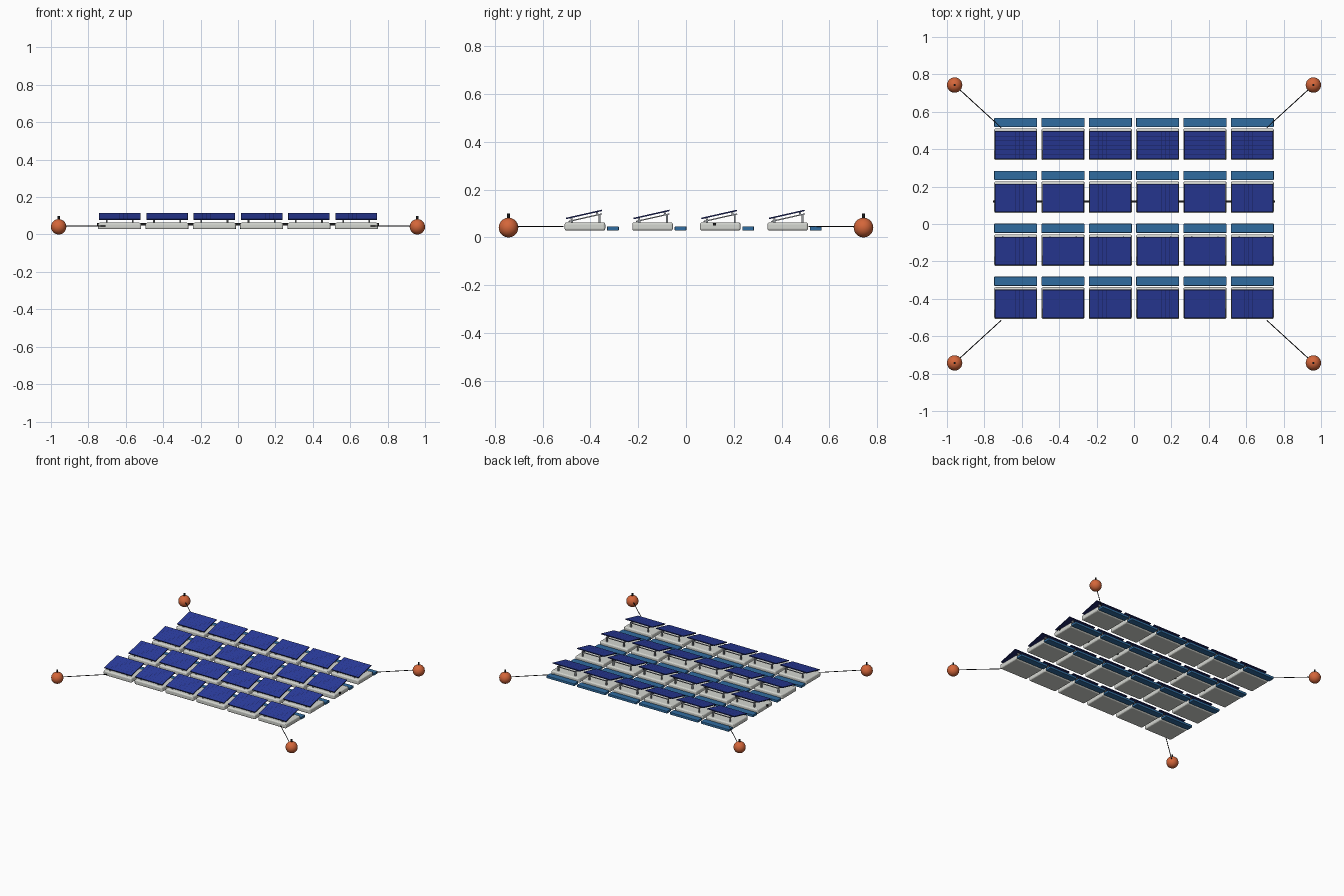
import bpy, bmesh, math
from mathutils import Vector, Matrix

if "Cube" in bpy.data.objects:
    bpy.data.objects.remove(bpy.data.objects["Cube"])


def material(name, r, g, b):
    m = bpy.data.materials.new(name)
    lin = [(c / 255 / 12.92) if c < 10 else ((c / 255 + 0.055) / 1.055) ** 2.4 for c in (r, g, b)]
    m.diffuse_color = (*lin, 1)
    m.use_nodes = True
    m.node_tree.nodes["Principled BSDF"].inputs["Base Color"].default_value = m.diffuse_color
    return m


PALE = material("pale grey plastic", 212, 214, 208)
BLUE = material("cell blue", 42, 60, 158)
NAVY = material("dark navy", 27, 36, 100)
TEAL = material("walkway blue", 48, 108, 160)
METAL = material("metal grey", 150, 155, 160)
ORANGE = material("buoy orange", 212, 102, 58)
BLACK = material("black rubber", 25, 25, 28)


def finish(name, bm, mats, loc=(0, 0, 0)):
    me = bpy.data.meshes.new(name)
    bm.to_mesh(me)
    bm.free()
    for m in mats:
        me.materials.append(m)
    ob = bpy.data.objects.new(name, me)
    ob.location = loc
    bpy.context.collection.objects.link(ob)
    return ob


def add_box(bm, centre, size, rot=Matrix.Identity(4)):
    mat = Matrix.Translation(centre) @ rot @ Matrix.Diagonal((*size, 1))
    return bmesh.ops.create_cube(bm, size=1, matrix=mat)["verts"]


def box(name, centre, size, mat, bevel=0, segments=2):
    bm = bmesh.new()
    add_box(bm, (0, 0, 0), size)
    if bevel:
        bmesh.ops.bevel(bm, geom=bm.edges[:], offset=bevel, segments=segments,
                        profile=0.5, affect='EDGES')
    return finish(name, bm, [mat], centre)


def rod(name, a, b, radius, mat, sides=12):
    a, b = Vector(a), Vector(b)
    bm = bmesh.new()
    bmesh.ops.create_cone(bm, cap_ends=True, segments=sides, radius1=radius,
                          radius2=radius, depth=(b - a).length)
    bm.transform((b - a).to_track_quat('Z', 'Y').to_matrix().to_4x4())
    return finish(name, bm, [mat], (a + b) / 2)


# One floating unit, measured from the front edge of its float
TILT = math.radians(12.7)
ROT = Matrix.Rotation(TILT, 4, 'X')
PANEL_MID = Vector((0, 0.081, 0.096))
PANEL_L, PANEL_W, PANEL_T = 0.154, 0.222, 0.006


def solar_panel():
    bm = bmesh.new()
    add_box(bm, (0, 0, 0), (PANEL_W, PANEL_L, PANEL_T))
    # Cells laid over the panel as a grid with narrow seams
    grid = bmesh.ops.create_grid(bm, x_segments=10, y_segments=6, size=0.5)["verts"]
    for v in grid:
        v.co = Vector((v.co.x * (PANEL_W - 0.006), v.co.y * (PANEL_L - 0.006), PANEL_T / 2 + 0.0008))
    cells = list({f for v in grid for f in v.link_faces})
    seams = bmesh.ops.inset_individual(bm, faces=cells, thickness=0.0005)["faces"]
    for f in cells:
        f.material_index = 1
    for f in seams:
        f.material_index = 0
    bm.transform(ROT)
    return finish("solar_panel", bm, [NAVY, BLUE], PANEL_MID)


def support_frame():
    bm = bmesh.new()
    normal = ROT @ Vector((0, 0, 1))
    for x in (-0.07, 0.07):
        # Sloping rail, front foot, rear leg and clamps
        add_box(bm, PANEL_MID + Vector((x, 0.002, 0)) - normal * 0.014, (0.007, 0.144, 0.005), ROT)
        add_box(bm, (x, 0.030, 0.066), (0.009, 0.008, 0.014))
        add_box(bm, (x, 0.146, 0.078), (0.009, 0.008, 0.040))
        for y in (-0.055, 0.055):
            add_box(bm, PANEL_MID + ROT @ Vector((x, y, -0.007)), (0.008, 0.008, 0.012), ROT)
    # Cross bar between the rear legs
    add_box(bm, (0, 0.146, 0.092), (0.15, 0.005, 0.005))
    return finish("support_frame", bm, [METAL])


parts = [
    box("float", (0, 0.085, 0.0455), (0.23, 0.17, 0.035), PALE, 0.009, 3),
    box("walkway", (0, 0.202, 0.0375), (0.23, 0.049, 0.018), TEAL, 0.003),
    solar_panel(),
    support_frame(),
]

# Repeat the unit over six columns and four rows
for row in range(4):
    for col in range(6):
        offset = Vector(((col - 2.5) * 0.253, -0.508 + row * 0.283, 0))
        for part in parts:
            copy = part.copy()
            copy.name = f"{part.name}_{row + 1}_{col + 1}"
            copy.location = part.location + offset
            bpy.context.collection.objects.link(copy)
for part in parts:
    bpy.data.objects.remove(part)

# Cable conduit running through the third row
box("cable_conduit", (0, 0.12, 0.055), (1.51, 0.012, 0.012), BLACK)

# Buoys with posts and mooring lines at the four corners
for sx in (-1, 1):
    for sy in (-1, 1):
        x, y = sx * 0.959, sy * 0.743
        bm = bmesh.new()
        bmesh.ops.create_uvsphere(bm, u_segments=24, v_segments=16, radius=0.041)
        for f in bm.faces:
            f.smooth = True
        finish("buoy", bm, [ORANGE], (x, y, 0.041))
        rod("buoy_post", (x, y, 0.075), (x, y, 0.099), 0.006, BLACK)
        rod("mooring_line", (x, y, 0.045), (sx * 0.71, sy * 0.515, 0.045), 0.0025, BLACK, 8)
